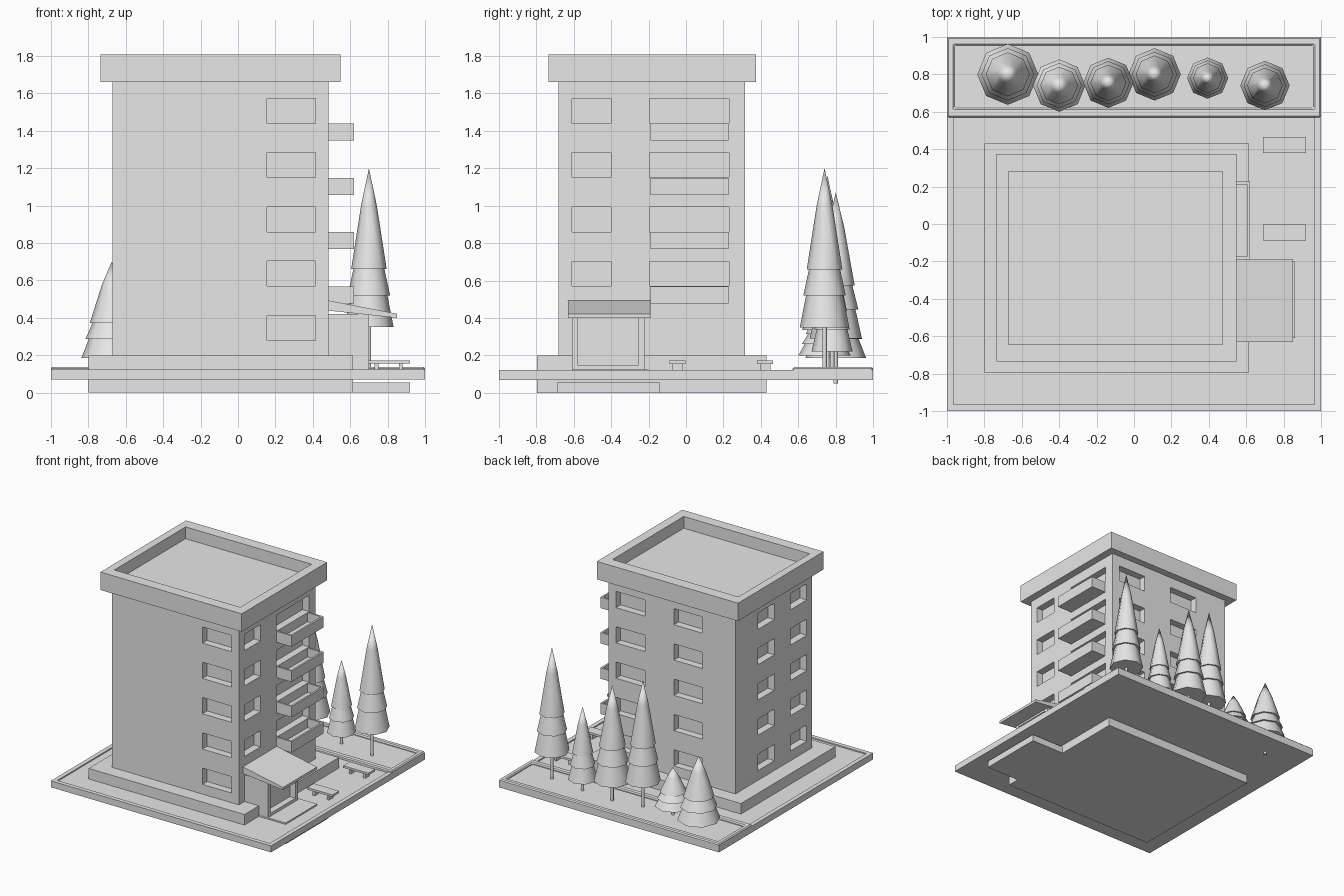
import bpy, bmesh, math
from mathutils import Matrix, Vector

if "Cube" in bpy.data.objects:
    bpy.data.objects.remove(bpy.data.objects["Cube"])

# Single matte colour
grey = bpy.data.materials.new("plain_grey")
grey.use_nodes = True
grey.diffuse_color = (0.8, 0.8, 0.8, 1)
grey.node_tree.nodes["Principled BSDF"].inputs["Base Color"].default_value = (0.8, 0.8, 0.8, 1)


def finish(name, bm):
    mesh = bpy.data.meshes.new(name)
    bmesh.ops.recalc_face_normals(bm, faces=bm.faces)
    bm.to_mesh(mesh)
    bm.free()
    mesh.materials.append(grey)
    obj = bpy.data.objects.new(name, mesh)
    bpy.context.collection.objects.link(obj)
    return obj


def boxes(name, *ranges):
    """One object of boxes, each given as (x range, y range, z range)."""
    bm = bmesh.new()
    for spans in ranges:
        mid = Vector([(a + b) / 2 for a, b in spans])
        size = Vector([b - a for a, b in spans])
        matrix = Matrix.Translation(mid) @ Matrix.Diagonal(size).to_4x4()
        bmesh.ops.create_cube(bm, size=1, matrix=matrix)
    return finish(name, bm)


def apply(obj, mod):
    bpy.ops.object.select_all(action="DESELECT")
    bpy.context.view_layer.objects.active = obj
    obj.select_set(True)
    bpy.ops.object.modifier_apply(modifier=mod.name)


def cut(obj, *ranges):
    cutter = boxes("cutter", *ranges)
    cutter.hide_render = True
    mod = obj.modifiers.new("cut", "BOOLEAN")
    mod.operation = "DIFFERENCE"
    mod.solver = "EXACT"
    mod.object = cutter
    apply(obj, mod)
    bpy.data.objects.remove(cutter)


def lathe(name, profile, x, y, sides=8):
    """Revolve (radius, height) points; zero radius closes an end."""
    bm = bmesh.new()
    rings = []
    for r, z in profile:
        if r == 0:
            rings.append([bm.verts.new((x, y, z))] * sides)
        else:
            turns = [math.tau * i / sides for i in range(sides)]
            rings.append([bm.verts.new((x + r * math.cos(t), y + r * math.sin(t), z)) for t in turns])
    for a, b in zip(rings, rings[1:]):
        for i in range(sides):
            j = (i + 1) % sides
            bm.faces.new(dict.fromkeys((a[i], a[j], b[j], b[i])))
    obj = finish(name, bm)
    bpy.ops.object.select_all(action="DESELECT")
    bpy.context.view_layer.objects.active = obj
    obj.select_set(True)
    bpy.ops.object.shade_smooth_by_angle(angle=math.radians(55))
    return obj


# Ground slab with a shallow recessed yard, and foundations
slab = boxes("ground_slab", ((-1, 1), (-1, 1), (0.07, 0.123)))
cut(slab, ((-0.965, 0.965), (-0.965, 0.57), (0.113, 0.2)))
boxes("plinth", ((-0.8, 0.615), (-0.795, 0.43), (0, 0.2)))
boxes("entrance_foundation", ((0.55, 0.92), (-0.69, -0.14), (0, 0.055)))
boxes("entrance_pad", ((0.6, 0.86), (-0.61, -0.2), (0.1, 0.125)))

# Planter kerb
kerb = boxes("planter_kerb", ((-1, 1), (0.57, 1), (0.115, 0.138)))
cut(kerb, ((-0.96, 0.96), (0.62, 0.955), (0, 1)))
bevel = kerb.modifiers.new("soft_edge", "BEVEL")
bevel.width = 0.008
apply(kerb, bevel)

# Walls with recessed windows
west, east, south, north = -0.67, 0.485, -0.68, 0.315
depth = 0.06
walls = boxes("walls", ((west, east), (south, north), (0.15, 1.69)))
bays = []
balcony_levels = []
for floor in range(5):
    z = 0.28 + 0.29 * floor
    rows = (z, z + 0.133)
    bays.append(((0.154, 0.415), (south - 1, south + depth), rows))
    for cols in ((0.154, 0.415), (-0.37, -0.11)):
        bays.append((cols, (north - depth, north + 1), rows))
    for cols in ((-0.61, -0.4), (-0.19, 0.02)):
        bays.append(((west - 1, west + depth), cols, rows))
    if floor:
        for cols in ((-0.61, -0.4), (-0.195, 0.23)):
            bays.append(((east - depth, east + 1), cols, rows))
        balcony_levels.append(z)
cut(walls, *bays)

# Flat roof with parapet
roof = boxes("roof_parapet", ((-0.735, 0.548), (-0.735, 0.375), (1.66, 1.807)))
cut(roof, ((-0.672, 0.472), (-0.645, 0.28), (1.71, 2)))

# Balconies
for number, z in enumerate(balcony_levels, 1):
    balcony = boxes(f"balcony_{number}", ((east - 0.01, 0.62), (-0.19, 0.226), (z - 0.092, z - 0.002)))
    cut(balcony, ((east - 0.1, 0.605), (-0.175, 0.211), (z - 0.075, z + 1)))

# Entrance lobby and sloped canopy
lobby = boxes("entrance_lobby", ((east - 0.02, 0.7), (-0.608, -0.222), (0.1, 0.42)))
cut(lobby, ((0.65, 1), (-0.58, -0.255), (0.15, 0.4)))
canopy = boxes("entrance_canopy", ((east - 0.01, 0.85), (-0.63, -0.19), (0.44, 0.495)))
for v in canopy.data.vertices:
    if v.co.x > 0.8:
        v.co.z = 0.422 if v.co.z > 0.46 else 0.4

# Benches
for name, y in (("near_bench", -0.045), ("far_bench", 0.423)):
    legs = [((x, x + 0.02), (y - 0.028, y + 0.028), (0.1, 0.16)) for x in (0.73, 0.86)]
    boxes(name, ((0.69, 0.92), (y - 0.043, y + 0.043), (0.155, 0.172)), *legs)

# Tiered fir trees: x, y, radius, foliage bottom, top, trunk bottom
tiers = ((0, 1), (0.32, 0.765), (0.72, 0.365), (0.63, 0.365),
         (0.86, 0.2), (0.75, 0.2), (1, 0), (0, 0))
trees = ((-0.675, 0.8, 0.163, 0.185, 0.7, 0.05),
         (-0.4, 0.74, 0.14, 0.2, 0.51, 0.1),
         (-0.137, 0.755, 0.134, 0.335, 1.16, 0.1),
         (0.11, 0.8, 0.14, 0.29, 1.07, 0.1),
         (0.394, 0.78, 0.11, 0.22, 0.81, 0.1),
         (0.7, 0.74, 0.132, 0.35, 1.2, 0.1))
for number, (x, y, radius, low, top, root) in enumerate(trees, 1):
    lathe(f"tree_{number}_foliage", [(r * radius, low + h * (top - low)) for r, h in tiers], x, y)
    lathe(f"tree_{number}_trunk", [(0, low + 0.02), (0.012, low + 0.02), (0.012, root), (0, root)], x, y)
